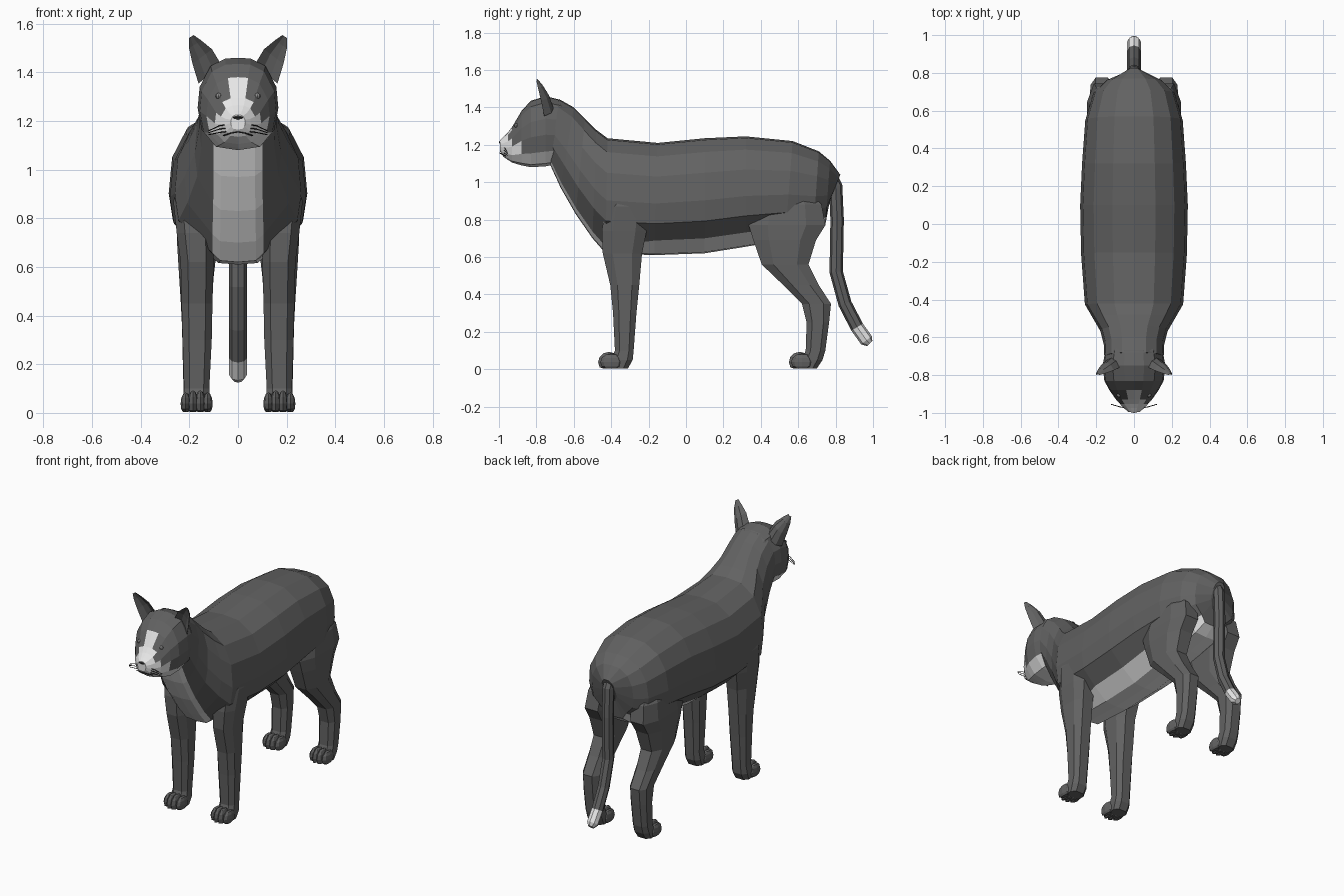
import bpy, bmesh, math
from mathutils import Vector

if "Cube" in bpy.data.objects:
    bpy.data.objects.remove(bpy.data.objects["Cube"])


def material(name, v):
    m = bpy.data.materials.new(name)
    m.use_nodes = True
    m.diffuse_color = (v, v, v, 1)
    m.node_tree.nodes["Principled BSDF"].inputs["Base Color"].default_value = (v, v, v, 1)
    return m


FUR = material("dark grey fur", 0.122)
WHITE = material("white fur", 0.8)
EYE = material("grey eye", 0.25)
BLACK = material("near black", 0.025)


def finish(bm, name, mats, mirror=False):
    bmesh.ops.recalc_face_normals(bm, faces=bm.faces)
    mesh = bpy.data.meshes.new(name)
    bm.to_mesh(mesh)
    bm.free()
    ob = bpy.data.objects.new(name, mesh)
    bpy.context.collection.objects.link(ob)
    for m in mats:
        mesh.materials.append(m)
    if mirror:
        ob.modifiers.new("Mirror", 'MIRROR').use_mirror_merge = False
    return ob


def loft(name, rings, mats=(FUR,), rule=None, mirror=False):
    """Skin closed rings of equal length; rule(centre, segment) gives the colour slot."""
    bm = bmesh.new()
    vs = [[bm.verts.new(p) for p in r] for r in rings]
    n = len(rings[0])
    for a, b in zip(vs, vs[1:]):
        for j in range(n):
            k = (j + 1) % n
            f = bm.faces.new((a[j], a[k], b[k], b[j]))
            if rule:
                f.material_index = rule(f.calc_center_median(), min(j, n - 1 - j))
    for end in (vs[0], vs[-1]):
        f = bm.faces.new(end)
        if rule:
            f.material_index = rule(f.calc_center_median(), 0)
    return finish(bm, name, mats, mirror)


def both_sides(half):
    """Complete a half section whose first and last points lie on x = 0."""
    return half + [Vector((-p.x, p.y, p.z)) for p in reversed(half[1:-1])]


def tube(name, pts, radius, mat):
    cu = bpy.data.curves.new(name, 'CURVE')
    cu.dimensions = '3D'
    cu.bevel_depth = radius
    cu.bevel_resolution = 0
    cu.use_fill_caps = True
    sp = cu.splines.new('POLY')
    sp.points.add(len(pts) - 1)
    for q, p in zip(sp.points, pts):
        q.co = (*p, 1)
    cu.materials.append(mat)
    ob = bpy.data.objects.new(name, cu)
    bpy.context.collection.objects.link(ob)


def ball(name, centre, size, mat, mirror=False, floor=None):
    bm = bmesh.new()
    bmesh.ops.create_uvsphere(bm, u_segments=8, v_segments=6, radius=1)
    for v in bm.verts:
        v.co = Vector([c + s * x for c, s, x in zip(centre, size, v.co)])
        if floor is not None:
            v.co.z = max(v.co.z, floor)
    return finish(bm, name, (mat,), mirror)


# Torso and neck: top (y, z), bottom (y, z), half width, half width of the white underside
def torso_ring(ty, tz, by, bz, w, u):
    edge = .94 if by < -.4 else .87
    sec = [(0, 0), (.4 * w, .015), (.75 * w, .12), (.95 * w, .3), (w, .54),
           (.94 * w, .72), (u, edge), (min(u * .7, .08), .99), (0, 1)]
    return both_sides([Vector((x, ty + (by - ty) * t, tz + (bz - tz) * t)) for x, t in sec])


torso = [(.825, 1.04, .76, .88, .045, .03), (.77, 1.115, .745, .77, .15, .09),
         (.71, 1.165, .68, .72, .215, .13), (.57, 1.22, .53, .69, .258, .16),
         (.32, 1.245, .32, .655, .275, .175), (.1, 1.235, .1, .62, .285, .175),
         (-.15, 1.21, -.17, .61, .28, .17), (-.42, 1.235, -.43, .62, .26, .105),
         (-.48, 1.28, -.5, .70, .222, .105), (-.54, 1.34, -.59, .83, .178, .102),
         (-.60, 1.40, -.67, .97, .160, .10), (-.68, 1.445, -.725, 1.09, .157, .10)]
loft("torso", [torso_ring(*r) for r in torso], (FUR, WHITE),
     lambda c, j: int(j >= 6 and c.y < .745))


# Head: y, top, bottom, half width
def head_ring(y, zt, zb, w):
    sec = [(0, 0), (.32, .01), (.68, .09), (.95, .32), (1, .55), (.9, .79), (.58, .96), (0, 1)]
    return both_sides([Vector((x * w, y, zt + (zb - zt) * t)) for x, t in sec])


def face_colour(c, j):
    blaze = j in (0, 4) and c.y < -.88
    cheek = j in (1, 3) and c.y < -.93
    muzzle = c.y < -.95
    jaw = j >= 5 and c.y < -.70
    return int(blaze or cheek or muzzle or jaw)


head = [(-.60, 1.37, 1.16, .10), (-.67, 1.44, 1.10, .152), (-.75, 1.46, 1.085, .166),
        (-.83, 1.435, 1.08, .157), (-.88, 1.38, 1.09, .13), (-.93, 1.295, 1.105, .095),
        (-.953, 1.265, 1.12, .074), (-.975, 1.243, 1.135, .053), (-.995, 1.225, 1.165, .03)]
loft("head", [head_ring(*r) for r in head], (FUR, WHITE), face_colour)

# Ears: cupped rings of centre, half edge (x, z) and depth
ear = []
for x, y, z, ux, uz, d in [(.117, -.758, 1.395, .045, -.042, .05), (.147, -.775, 1.465, .04, -.03, .042),
                           (.176, -.79, 1.515, .025, -.016, .026), (.192, -.80, 1.547, .01, -.006, .008)]:
    ear.append([Vector((x + ux * a, y + d * b, z + uz * a))
                for a, b in [(-1, 0), (-.35, .5), (.35, .5), (1, 0), (.6, .75), (0, 1), (-.6, .75)]])
loft("ear", ear, mirror=True)


# Legs: z, y range, x range
def leg_ring(z, y0, y1, x0, x1):
    cx, cy, hx, hy = (x0 + x1) / 2, (y0 + y1) / 2, (x1 - x0) / 2, (y1 - y0) / 2
    corner = [(1, .5), (.55, 1), (-.55, 1), (-1, .5), (-1, -.5), (-.55, -1), (.55, -1), (1, -.5)]
    return [Vector((cx + hx * a, cy + hy * b, z)) for a, b in corner]


front_leg = [(1.02, -.39, -.26, .11, .23), (.87, -.43, -.20, .10, .266), (.74, -.45, -.21, .10, .252),
             (.62, -.445, -.235, .10, .236), (.45, -.405, -.25, .105, .232),
             (.3, -.39, -.265, .108, .228), (.1, -.38, -.28, .118, .222),
             (.05, -.40, -.285, .115, .225), (.005, -.41, -.31, .12, .22)]
hind_leg = [(1.0, .45, .62, .08, .18), (.88, .37, .725, .07, .238), (.77, .335, .745, .08, .25),
            (.69, .36, .695, .085, .25), (.56, .405, .655, .10, .242), (.45, .52, .71, .108, .235),
            (.35, .62, .775, .112, .23), (.25, .645, .765, .115, .228), (.1, .64, .745, .118, .224),
            (.05, .62, .73, .115, .225), (.005, .61, .70, .12, .22)]
for name, rings, paw_y in (("front", front_leg, -.40), ("hind", hind_leg, .62)):
    loft(name + "_leg", [leg_ring(*r) for r in rings], mirror=True)
    for i in range(4):
        inner = i in (1, 2)
        ball(name + "_toe", (.125 + .03 * i, paw_y - .012 * inner, .038),
             (.021, .058, .055 if inner else .046), FUR, True, .003)

# Tail: y, z along the middle line
path = [Vector((0, y, z)) for y, z in [(.765, 1.05), (.80, .98), (.808, .8), (.803, .52),
                                       (.85, .35), (.915, .225), (.965, .155), (.982, .138)]]
tail = []
for i, p in enumerate(path):
    d = (path[min(i + 1, len(path) - 1)] - path[max(i - 1, 0)]).normalized()
    side = Vector((0, -d.z, d.y))
    r = .02 if i == len(path) - 1 else .036
    tail.append([p + r * (Vector((math.cos(a), 0, 0)) + side * math.sin(a))
                 for a in [math.tau * k / 8 for k in range(8)]])
loft("tail", tail, (FUR, WHITE), lambda c, j: int(c.z < .22))

# Face details
ball("eye", (.08, -.906, 1.303), (.013, .012, .012), EYE, True)
ball("nose", (0, -.986, 1.214), (.028, .014, .011), BLACK)
tube("mouth", [(x, y, z) for x, y, z in [(-.06, -.963, 1.14), (-.03, -.985, 1.15), (0, -.996, 1.155),
                                         (.03, -.985, 1.15), (.06, -.963, 1.14)]], .0025, BLACK)
for s in (-1, 1):
    for i in range(3):
        z = 1.186 - .014 * i
        tube("whisker", [(s * .035, -.975, z), (s * .075, -.968, z - .005),
                         (s * .12, -.955, z - .026 + .006 * i)], .0022, BLACK)
